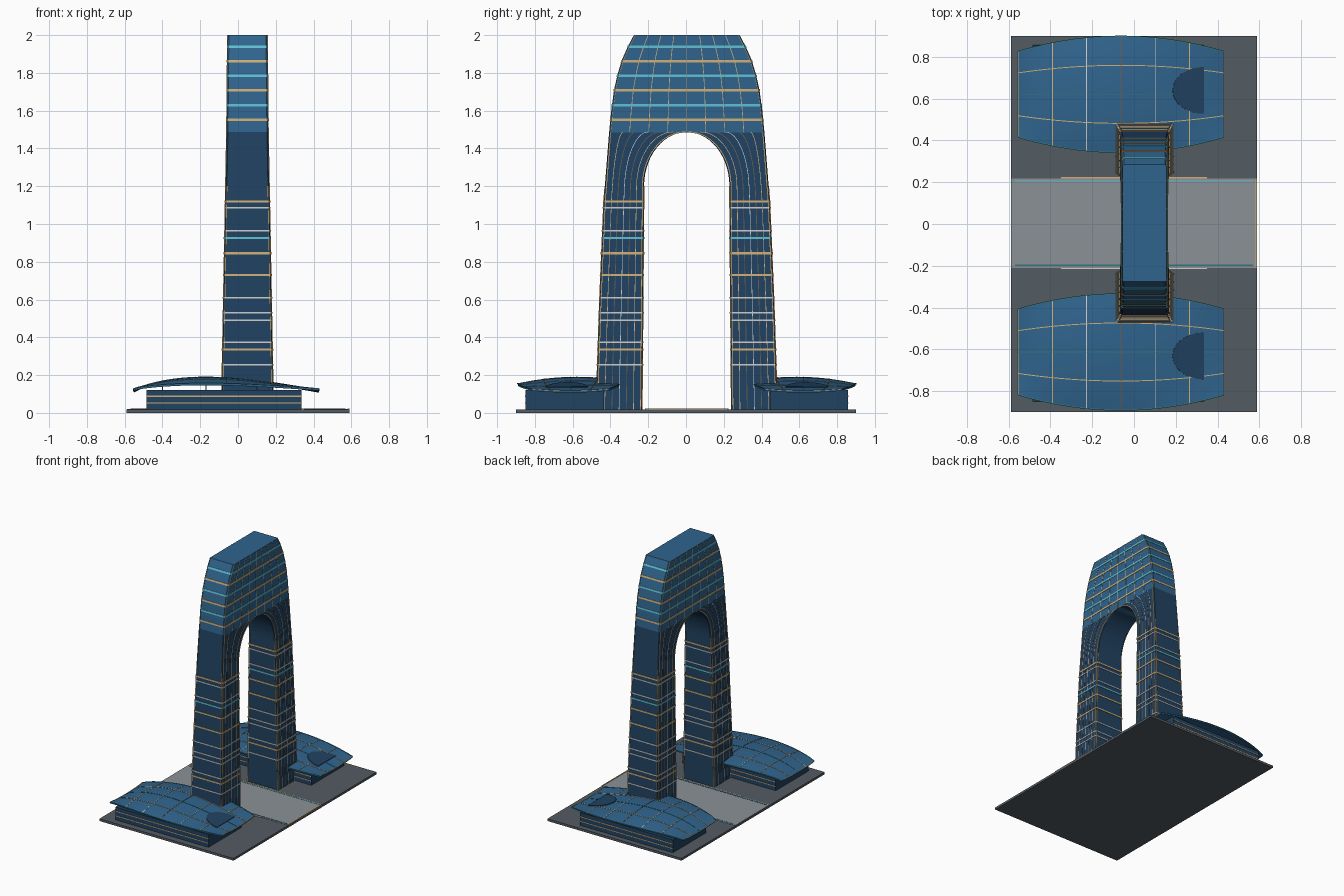
import bpy
import math
from mathutils import Vector

if "Cube" in bpy.data.objects:
    bpy.data.objects.remove(bpy.data.objects["Cube"])

CX, CY = 0.05, 0.004      # tower centre
SPRING, CROWN, TOP = 1.2, 1.487, 2.0
CHAMFER = 0.008


def material(name, rgb):
    m = bpy.data.materials.new(name)
    m.use_nodes = True
    m.diffuse_color = (*rgb, 1)
    m.node_tree.nodes["Principled BSDF"].inputs["Base Color"].default_value = (*rgb, 1)
    return m


dark_glass = material("dark blue glass", (0.015, 0.054, 0.12))
blue_glass = material("blue glass", (0.029, 0.126, 0.265))
paving = material("dark paving", (0.088, 0.106, 0.124))
plaza_grey = material("light paving", (0.26, 0.285, 0.31))
tan = material("warm tan trim", (0.63, 0.43, 0.19))
cyan = material("cyan trim", (0.12, 0.52, 0.65))
pale = material("pale trim", (0.62, 0.62, 0.6))
bronze = material("dark bronze trim", (0.14, 0.11, 0.08))
teal = material("dark teal trim", (0.03, 0.18, 0.2))


def mesh_object(name, verts, faces, mat):
    me = bpy.data.meshes.new(name)
    me.from_pydata(verts, [], faces)
    me.materials.append(mat)
    ob = bpy.data.objects.new(name, me)
    bpy.context.collection.objects.link(ob)
    return ob


def loft_faces(rings, n, start=0):
    faces = [tuple(start + i for i in (k * n + i, k * n + (i + 1) % n, (k + 1) * n + (i + 1) % n, (k + 1) * n + i))
             for k in range(rings - 1) for i in range(n)]
    last = start + (rings - 1) * n
    return faces + [tuple(reversed(range(start, start + n))), tuple(range(last, last + n))]


def loft(name, rings, mat):
    verts = [p for ring in rings for p in ring]
    return mesh_object(name, verts, loft_faces(len(rings), len(rings[0])), mat)


def box(name, x0, x1, y0, y1, z0, z1, mat):
    y0, y1 = min(y0, y1), max(y0, y1)
    ring = [(x0, y0), (x1, y0), (x1, y1), (x0, y1)]
    return loft(name, [[(x, y, z) for x, y in ring] for z in (z0, z1)], mat)


def sheet(name, f, nu, nv, thickness, mat):
    # surface f(u, v) over -1..1, thickened downwards
    verts = [f(2 * i / nu - 1, 2 * j / nv - 1) for i in range(nu + 1) for j in range(nv + 1)]
    w = nv + 1
    faces = [(i * w + j, (i + 1) * w + j, (i + 1) * w + j + 1, i * w + j + 1)
             for i in range(nu) for j in range(nv)]
    ob = mesh_object(name, verts, faces, mat)
    ob.data.polygons.foreach_set("use_smooth", [True] * len(faces))
    mod = ob.modifiers.new("thickness", "SOLIDIFY")
    mod.thickness = thickness
    mod.offset = -1
    split = ob.modifiers.new("sharp edges", "EDGE_SPLIT")
    split.split_angle = math.radians(35)


def strips(name, paths, mat, half=0.0028, lift=0.002):
    # flat trim strips: each entry is (outward normal, points)
    verts, faces = [], []
    for normal, path in paths:
        n, pts, start = Vector(normal), [Vector(p) for p in path], len(verts)
        for i, p in enumerate(pts):
            tangent = pts[min(i + 1, len(pts) - 1)] - pts[max(i - 1, 0)]
            side = tangent.cross(n).normalized() * half
            verts += [p - side - n * lift, p + side - n * lift, p + side + n * lift, p - side + n * lift]
        faces += loft_faces(len(pts), 4, start)
    mesh_object(name, verts, faces, mat)


def interp(table, z):
    for (z0, a), (z1, b) in zip(table, table[1:]):
        if z <= z1:
            return a + (b - a) * (z - z0) / (z1 - z0)
    return table[-1][1]


# Tower profiles by height
def outer(z):
    return interp([(0, 0.482), (0.6, 0.462), (1.12, 0.44), (CROWN, 0.411), (1.6, 0.4), (1.71, 0.385),
                   (1.79, 0.367), (1.87, 0.343), (1.94, 0.312), (TOP, 0.28)], z)


def inner(z):
    if z < SPRING:
        return 0.236 - 0.01 * z / SPRING
    return 0.226 * math.sqrt(max(0, 1 - ((z - SPRING) / (CROWN - SPRING)) ** 2))


def half_x(z):
    return interp([(0, 0.139), (CROWN, 0.111), (TOP, 0.106)], z)


def section(z, y0, y1, grow=0.0):
    # chamfered rectangle at one height
    y0, y1 = min(y0, y1) + CY - grow, max(y0, y1) + CY + grow
    h, c = half_x(z) + grow, CHAMFER
    pts = [(-h + c, y0), (h - c, y0), (h, y0 + c), (h, y1 - c),
           (h - c, y1), (-h + c, y1), (-h, y1 - c), (-h, y0 + c)]
    return [(CX + x, y, z) for x, y in pts]


def band(name, zc, half, lo, hi, grow, mat):
    loft(name, [section(z, lo(z), hi(z), grow) for z in (zc - half, zc + half)], mat)


# Ground slab and plaza
box("ground_slab", -0.59, 0.59, -0.9, 0.9, 0, 0.018, paving)
box("plaza", -0.588, 0.588, CY - 0.215, CY + 0.215, 0.015, 0.02, plaza_grey)
box("plaza_end_strip", 0.581, 0.589, CY - 0.215, CY + 0.215, 0.015, 0.023, tan)

leg_heights = [0.015, 0.3, 0.6, 0.9, 1.12, SPRING]
leg_heights += [SPRING + (CROWN - SPRING) * math.sin(math.pi / 2 * i / 14) for i in range(1, 15)]
leg_bands = [(1.12, tan), (1.085, pale), (0.965, pale), (0.925, cyan), (0.845, tan), (0.73, tan),
             (0.61, pale), (0.53, pale), (0.49, pale), (0.375, pale), (0.335, tan), (0.255, pale)]


def roof_point(u, v, lift=0.0):
    # saddle-edged canopy, bulging in plan and arched lengthwise
    t = (u + 1) / 2
    arch = math.sin(math.pi * t ** 0.736)
    y = 0.617 + v * (0.205 + 0.073 * (1 - u * u))
    z = 0.117 + 0.073 * arch + v * v * (0.011 - 0.038 * arch) - 0.007 * v * arch
    return -0.555 + 0.985 * t, y, z + lift


UP = (0, 0, 1)
for s, side in ((-1, "front"), (1, "back")):
    # Arch legs
    loft(side + "_leg", [section(z, s * inner(z), s * outer(z)) for z in leg_heights], dark_glass)
    for i, (z, mat) in enumerate(leg_bands):
        band(f"{side}_leg_band_{i}", z, 0.004 if mat is pale else 0.0055,
             lambda q: s * inner(q), lambda q: s * outer(q), 0.004, mat)

    # Leg mullions fanning from the arch to the outer edge
    def mullions(f):
        return [((sx, 0, 0), [(CX + sx * half_x(z), CY + s * (
            inner(z) + CHAMFER + f * (outer(z) - inner(z) - 2 * CHAMFER)), z) for z in leg_heights])
            for sx in (-1, 1)]

    strips(side + "_leg_tan_mullions", mullions(1 / 6) + mullions(5 / 6), tan, 0.0016)
    strips(side + "_leg_pale_mullions", mullions(1 / 2), pale, 0.0016)
    strips(side + "_leg_dark_mullions", mullions(1 / 3) + mullions(2 / 3), bronze, 0.002)
    strips(side + "_leg_edges", mullions(0) + mullions(1), tan)
    strips(side + "_leg_corners",
           [((0, s * d, 0), [(CX + sx * (half_x(z) - CHAMFER), CY + s * g(z), z) for z in leg_heights[:6]])
            for g, d in ((inner, -1), (outer, 1)) for sx in (-1, 1)], tan, 0.002)

    # Podium with trim courses on its long faces
    box(side + "_podium", -0.485, 0.335, CY + s * 0.44, CY + s * 0.853, 0.015, 0.12, dark_glass)
    for i, z in enumerate((0.052, 0.088)):
        box(f"{side}_podium_trim_{i}", -0.484, 0.334, CY + s * 0.437, CY + s * 0.856, z - 0.003, z + 0.003, tan)
    for i, x in enumerate((-0.4, -0.17, 0.1)):
        box(f"{side}_roof_post_{i}", x - 0.003, x + 0.003, CY + s * 0.8, CY + s * 0.806, 0.115, 0.15, bronze)

    # Canopy roof and its ribs
    def place(p):
        return p[0], CY + s * p[1], p[2]

    sheet(side + "_canopy_roof", lambda u, v: place(roof_point(u, s * v)), 24, 16, 0.01, blue_glass)

    def along(v):
        return UP, [place(roof_point(i / 12 - 1, v)) for i in range(25)]

    def across(u):
        return UP, [place(roof_point(u, j / 8 - 1)) for j in range(17)]

    strips(side + "_roof_tan_ribs", [along(-0.5), along(0.5), across(-2 / 3), across(2 / 3)], tan, 0.0022)
    strips(side + "_roof_ridge", [along(0)], teal, 0.002)
    strips(side + "_roof_rim", [along(-1), along(1)], teal)
    strips(side + "_roof_end_rims", [across(-1), across(1)], tan, 0.002)
    strips(side + "_roof_pale_ribs", [across(-1 / 3), across(1 / 3)], pale, 0.0022)
    strips(side + "_roof_middle_rib", [across(0)], bronze, 0.002)

    # Half-round skylight lying on the roof
    def skylight_point(u, v):
        a = s * v * math.pi / 2
        x = 0.335 - 0.15 * math.cos(a) * (1 - u) / 2
        y = 0.636 + 0.112 * math.sin(a)
        ru = 2 * (x + 0.555) / 0.985 - 1
        rv = (y - 0.617) / (0.205 + 0.073 * (1 - ru * ru))
        return place(roof_point(ru, rv, 0.005))

    sheet(side + "_skylight", skylight_point, 8, 16, 0.006, dark_glass)

    # Plaza kerbs
    box(side + "_plaza_line", -0.57, 0.57, CY + s * 0.199, CY + s * 0.205, 0.018, 0.022, cyan if s > 0 else teal)
    box(side + "_plaza_kerb", -0.35, 0.35, CY + s * 0.214, CY + s * 0.22, 0.015, 0.022, tan if s > 0 else pale)

# Crown joining the legs
crown_heights = [CROWN - 0.002, 1.6, 1.71, 1.79, 1.87, 1.94, TOP]
loft("crown", [section(z, -outer(z), outer(z)) for z in crown_heights], blue_glass)
for i in range(6):
    band(f"crown_band_{i}", 1.552 + 0.0775 * i, 0.0065, lambda q: -outer(q), outer, 0.0025,
         cyan if i % 2 else tan)
strips("crown_mullions",
       [((sx, 0, 0), [(CX + sx * half_x(z), CY + (outer(z) - CHAMFER) * k / 4, z) for z in crown_heights])
        for k in range(-4, 5) for sx in (-1, 1)], tan, 0.0018)
